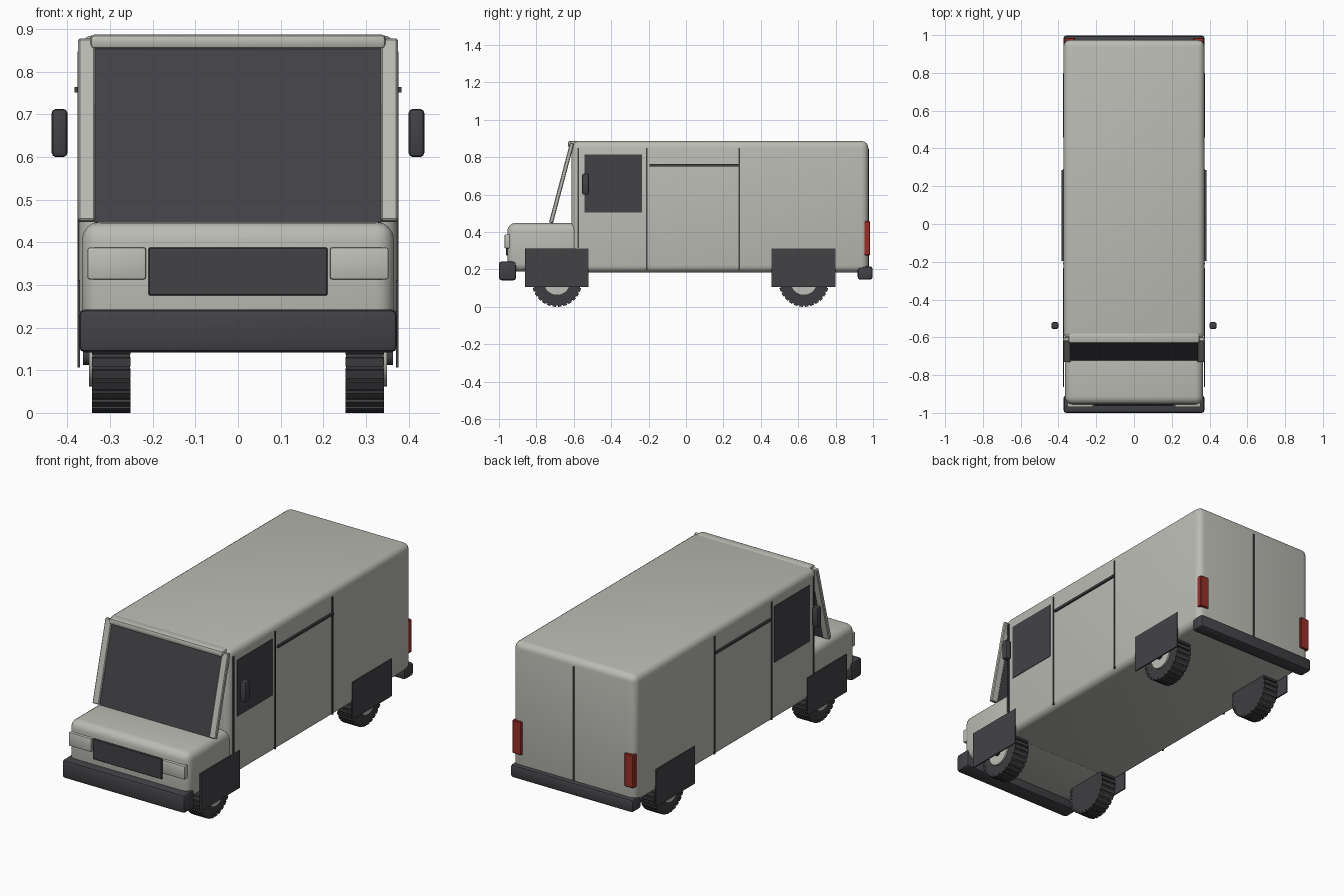
import bpy, bmesh, math
from mathutils import Matrix, Vector

if "Cube" in bpy.data.objects:
    bpy.data.objects.remove(bpy.data.objects["Cube"])


def material(name, rgb):
    m = bpy.data.materials.new(name)
    m.diffuse_color = (*rgb, 1)
    m.use_nodes = True
    m.node_tree.nodes["Principled BSDF"].inputs["Base Color"].default_value = m.diffuse_color
    return m


PAINT = material("pale grey paint", (0.50, 0.50, 0.46))
DARK = material("dark trim", (0.055, 0.054, 0.062))
RUBBER = material("tyre rubber", (0.048, 0.048, 0.053))
RED = material("tail light red", (0.32, 0.028, 0.022))
LAMP = material("lamp grey", (0.52, 0.52, 0.48))


def finish(bm, name, mat):
    bmesh.ops.recalc_face_normals(bm, faces=bm.faces)
    me = bpy.data.meshes.new(name)
    bm.to_mesh(me)
    bm.free()
    me.materials.append(mat)
    ob = bpy.data.objects.new(name, me)
    bpy.context.collection.objects.link(ob)
    bpy.ops.object.select_all(action='DESELECT')
    ob.select_set(True)
    bpy.context.view_layer.objects.active = ob
    bpy.ops.object.shade_smooth_by_angle(angle=math.radians(32))
    return ob


def box(name, xr, yr, zr, mat, bevel=0, seg=1):
    """Box from ranges on each axis, with optional rounded edges."""
    bm = bmesh.new()
    lo, hi = Vector((xr[0], yr[0], zr[0])), Vector((xr[1], yr[1], zr[1]))
    size = hi - lo
    bmesh.ops.create_cube(bm, size=1, matrix=Matrix.Translation((lo + hi) / 2)
                          @ Matrix.Diagonal((*size, 1)))
    if bevel:
        bmesh.ops.bevel(bm, geom=bm.edges[:], offset=bevel, segments=seg,
                        profile=0.5, affect='EDGES')
    return finish(bm, name, mat)


def slant(name, xr, p, q, thick, mat, bevel=0):
    """Slab running from point p to point q in the yz plane."""
    p, q = Vector((0, *p)), Vector((0, *q))
    d = q - p
    mid = (p + q) / 2
    mid.x = (xr[0] + xr[1]) / 2
    bm = bmesh.new()
    bmesh.ops.create_cube(bm, size=1, matrix=Matrix.Translation(mid)
                          @ Matrix.Rotation(math.atan2(-d.y, d.z), 4, 'X')
                          @ Matrix.Diagonal((xr[1] - xr[0], thick, d.length, 1)))
    if bevel:
        bmesh.ops.bevel(bm, geom=bm.edges[:], offset=bevel, segments=1,
                        affect='EDGES')
    return finish(bm, name, mat)


def disc(name, x0, x1, y, z, r, mat, n=32):
    """Cylinder along x."""
    bm = bmesh.new()
    bmesh.ops.create_cone(bm, cap_ends=True, segments=n, radius1=r, radius2=r,
                          depth=abs(x1 - x0),
                          matrix=Matrix.Translation(((x0 + x1) / 2, y, z))
                          @ Matrix.Rotation(math.pi / 2, 4, 'Y'))
    return finish(bm, name, mat)


def side(s, a, b):
    return (a, b) if s > 0 else (-b, -a)


# Main shells
box("cargo_body", (-.373, .373), (-.612, .975), (.185, .886), PAINT, .036, 4)
box("hood", (-.366, .366), (-.955, -.56), (.19, .448), PAINT, .042, 4)

# Windscreen and header
slant("windscreen", (-.337, .337), (-.719, .447), (-.612, .868), .008, DARK)
box("windscreen_header", (-.347, .347), (-.632, -.575), (.853, .888), PAINT, .012, 2)

# Front and rear fittings
box("front_bumper", (-.373, .373), (-1.0, -.908), (.142, .243), DARK, .014, 2)
box("rear_bumper", (-.373, .373), (.918, .998), (.145, .217), DARK, .014, 2)
box("grille", (-.21, .21), (-.963, -.94), (.275, .388), DARK, .003)
box("rear_door_seam", (-.004, .004), (.97, .979), (.215, .845), DARK)

# Parts repeated on both sides
for s, tag in ((1, "right"), (-1, "left")):
    slant("pillar_" + tag, side(s, .335, .375), (-.722, .449), (-.609, .876),
          .022, PAINT, .004)
    box("headlight_" + tag, side(s, .216, .353), (-.97, -.94), (.313, .388), LAMP, .005, 2)
    box("tail_light_" + tag, side(s, .313, .369), (.95, .985), (.275, .458), RED, .004)
    box("mirror_" + tag, side(s, .400, .437), (-.556, -.519), (.60, .713), DARK, .010, 2)
    box("side_window_" + tag, side(s, .370, .376), (-.542, -.234), (.505, .815), DARK)
    box("door_rail_" + tag, side(s, .370, .383), (-.195, .287), (.751, .764), DARK)
    for i, (y, z) in enumerate(((-.575, .315), (-.211, .20), (.286, .20))):
        box(f"door_seam_{tag}_{i}", side(s, .369, .377), (y - .004, y + .004),
            (z, .848), DARK)

    # Wheels with tread blocks, rims, caps and flat arch panels
    for end, y, flap in (("front", -.69, (-.862, -.52)), ("rear", .63, (.458, .80))):
        n = f"{end}_{tag}"
        zc, r = .134, .134
        box("arch_panel_" + n, side(s, .370, .377), flap, (.106, .312), DARK)
        disc("tyre_" + n, s * .253, s * .341, y, zc, r - .006, RUBBER, 36)
        bm = bmesh.new()
        for k in range(28):
            m = (Matrix.Translation((s * .297, y, zc))
                 @ Matrix.Rotation(math.tau * (k + .5) / 28, 4, 'X')
                 @ Matrix.Translation((0, 0, r - .008))
                 @ Matrix.Diagonal((.09, .02, .016, 1)))
            bmesh.ops.create_cube(bm, size=1, matrix=m)
        finish(bm, "tread_" + n, RUBBER)
        disc("rim_" + n, s * .30, s * .350, y, zc, .072, LAMP, 24)
        disc("hub_cap_" + n, s * .34, s * .363, y, zc, .022, DARK, 16)
